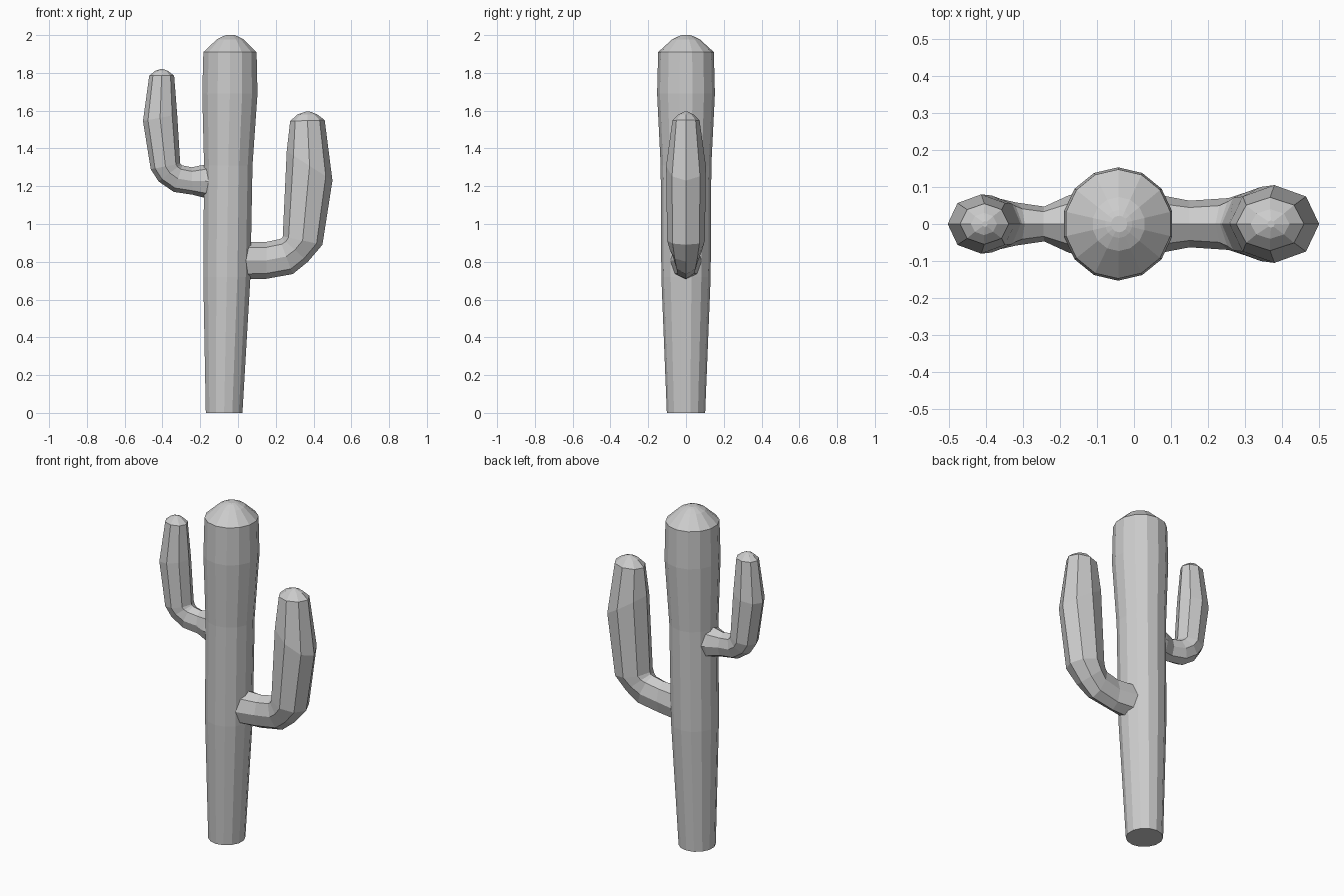
import bpy, bmesh
from math import sin, cos, pi
from mathutils import Vector

if "Cube" in bpy.data.objects:
    bpy.data.objects.remove(bpy.data.objects["Cube"])


def loft(name, rings):
    """Skin a list of closed point rings and cap both ends."""
    bm = bmesh.new()
    loops = [[bm.verts.new(p) for p in ring] for ring in rings]
    n = len(loops[0])
    for a, b in zip(loops, loops[1:]):
        for i in range(n):
            j = (i + 1) % n
            bm.faces.new((a[i], a[j], b[j], b[i]))
    bm.faces.new(loops[0])
    bm.faces.new(loops[-1])
    bmesh.ops.recalc_face_normals(bm, faces=bm.faces)
    mesh = bpy.data.meshes.new(name)
    bm.to_mesh(mesh)
    bm.free()
    obj = bpy.data.objects.new(name, mesh)
    bpy.context.collection.objects.link(obj)
    return obj


def ring(inner, outer, width, sides):
    """Elliptical ring spanning two points of the xz plane, width is half depth in y."""
    p = Vector((inner[0], 0, inner[1]))
    q = Vector((outer[0], 0, outer[1]))
    mid, half = (p + q) / 2, (q - p) / 2
    pts = []
    for i in range(sides):
        t = pi / 2 + 2 * pi * i / sides
        pts.append(mid + half * cos(t) + Vector((0, width * sin(t), 0)))
    return pts


# Trunk: height, left x, right x
trunk = [(0, -.173, .026), (.72, -.187, .069), (1.31, -.183, .08),
         (1.69, -.193, .107), (1.91, -.187, .102),
         (1.978, -.113, .03), (1.995, -.078, -.004), (2.0, -.062, -.018)]
loft("trunk", [ring((l, z), (r, z), (r - l) / 2 * 1.02, 14) for z, l, r in trunk])

# Arms: inner bend point, outer bend point, half depth
right_arm = [((-.02, .90), (-.02, .705), .085), ((.04, .905), (.05, .707), .083),
             ((.15, .905), (.15, .71), .063), ((.22, .92), (.29, .735), .07),
             ((.232, .925), (.37, .80), .085), ((.237, .935), (.447, .89), .1),
             ((.258, 1.385), (.50, 1.23), .105), ((.276, 1.545), (.459, 1.55), .072),
             ((.315, 1.58), (.42, 1.58), .04), ((.36, 1.595), (.38, 1.595), .01)]
left_arm = [((-.11, 1.335), (-.11, 1.115), .09), ((-.175, 1.315), (-.175, 1.138), .078),
            ((-.245, 1.30), (-.24, 1.155), .047), ((-.295, 1.31), (-.34, 1.17), .058),
            ((-.302, 1.315), (-.42, 1.225), .068), ((-.306, 1.32), (-.462, 1.29), .077),
            ((-.322, 1.58), (-.503, 1.545), .08), ((-.338, 1.785), (-.47, 1.785), .055),
            ((-.37, 1.81), (-.44, 1.81), .03), ((-.395, 1.82), (-.41, 1.82), .008)]
for name, arm in (("right_arm", right_arm), ("left_arm", left_arm)):
    loft(name, [ring(*r, 8) for r in arm])
